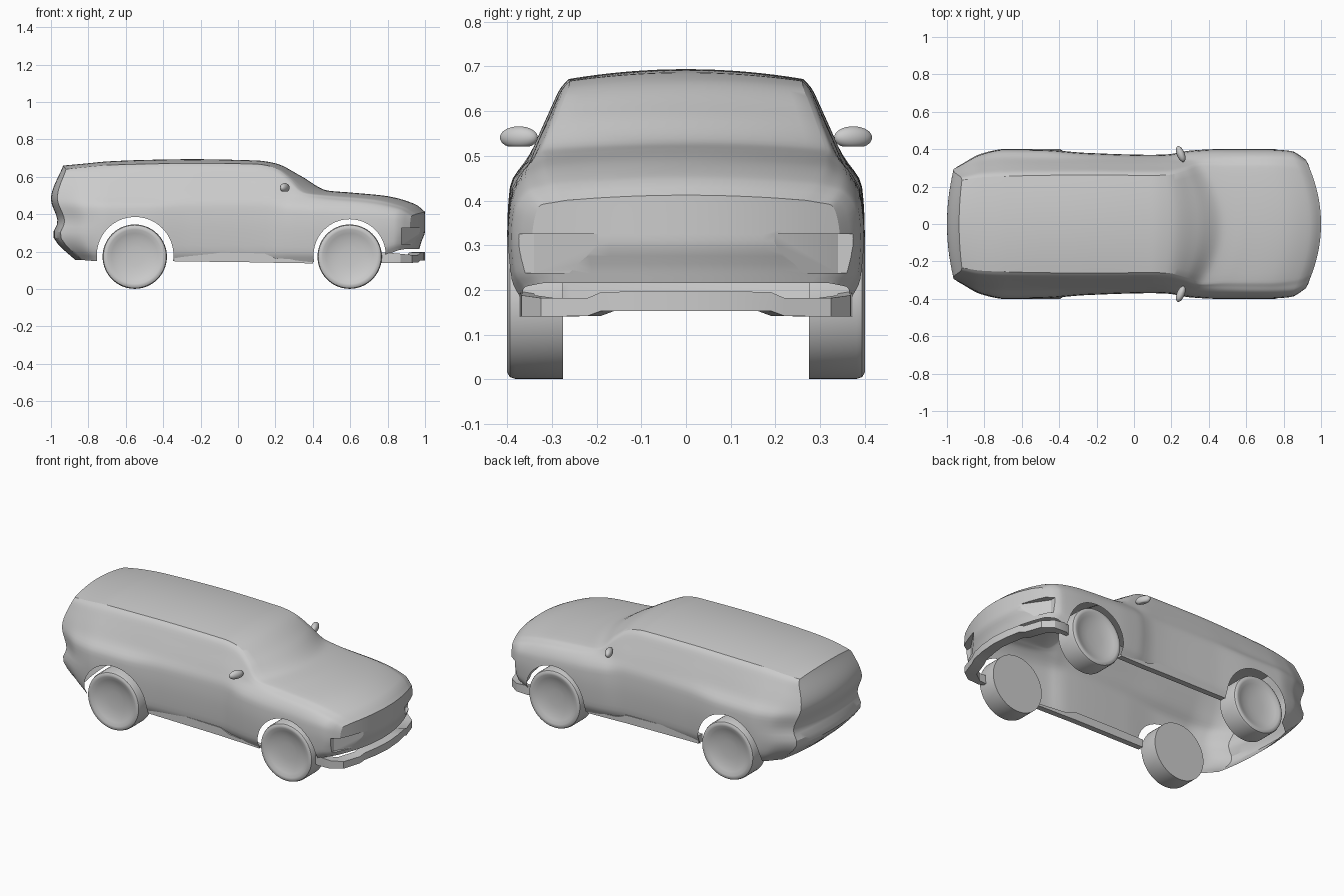
import bpy, bmesh, math
from mathutils import Matrix

if "Cube" in bpy.data.objects:
    bpy.data.objects.remove(bpy.data.objects["Cube"])


def curve(keys, x):
    """Smooth interpolation without overshoot through (x, value) keys."""
    if x <= keys[0][0]:
        return keys[0][1]
    if x >= keys[-1][0]:
        return keys[-1][1]
    d = [(b[1] - a[1]) / (b[0] - a[0]) for a, b in zip(keys, keys[1:])]
    m = [d[0]] + [2 * p * q / (p + q) if p * q > 0 else 0 for p, q in zip(d, d[1:])] + [d[-1]]
    i = max(k for k in range(len(d)) if keys[k][0] <= x)
    h = keys[i + 1][0] - keys[i][0]
    t = (x - keys[i][0]) / h
    return ((1 + 2 * t) * (1 - t) ** 2 * keys[i][1] + t * (1 - t) ** 2 * h * m[i]
            + t * t * (3 - 2 * t) * keys[i + 1][1] + t * t * (t - 1) * h * m[i + 1])


def finish(name, bm, mirror=False, angle=30):
    bmesh.ops.recalc_face_normals(bm, faces=bm.faces)
    me = bpy.data.meshes.new(name)
    bm.to_mesh(me)
    bm.free()
    ob = bpy.data.objects.new(name, me)
    bpy.context.collection.objects.link(ob)
    if mirror:
        mod = ob.modifiers.new("mirror", 'MIRROR')
        mod.use_axis = (False, True, False)
    smooth(ob, angle)
    return ob


def smooth(ob, angle):
    bpy.ops.object.select_all(action='DESELECT')
    ob.select_set(True)
    bpy.context.view_layer.objects.active = ob
    bpy.ops.object.shade_smooth_by_angle(angle=math.radians(angle))


def loft(bm, rings, close=True):
    for a, b in zip(rings, rings[1:]):
        for k in range(len(a) if close else len(a) - 1):
            q = (k + 1) % len(a)
            bm.faces.new((a[k], a[q], b[q], b[k]))


# Body stations: x, half width, bottom z, shoulder y z, roof rail y z, centre z
STATIONS = [
    (-1.0, .305, .155, .285, .50, .235, .640, .660),
    (-.86, .375, .150, .335, .50, .250, .652, .670),
    (-.70, .400, .150, .352, .50, .255, .662, .682),
    (-.50, .398, .150, .350, .50, .260, .668, .690),
    (-.25, .380, .148, .345, .51, .262, .672, .694),
    (.10, .370, .145, .340, .51, .260, .668, .687),
    (.20, .371, .145, .340, .51, .262, .655, .672),
    (.34, .380, .143, .340, .50, .285, .590, .602),
    (.48, .393, .143, .345, .49, .310, .514, .526),
    (.60, .400, .145, .355, .475, .300, .500, .516),
    (.80, .400, .150, .360, .455, .300, .480, .496),
    (.95, .390, .205, .350, .425, .280, .440, .452),
    (1.0, .345, .215, .325, .390, .250, .402, .412),
]
BOW = [(-1, -.045), (-.6, 0), (0, 0), (.25, .05), (.48, .12), (.75, .08), (1, .075)]
TAIL = [(.155, .13), (.25, .03), (.29, .01), (.36, .035), (.48, 0), (.66, .065)]
NOSE = [(.215, -.03), (.25, -.02), (.31, 0), (.40, 0)]
COLS, SUB = 17, 4


def place(s, y, z):
    """Bow the station in plan and shape the tail and nose by height."""
    tail = min(1, max(0, (-.7 - s) / .3))
    nose = max(0, (s - .9) / .1) ** 2
    return (s - curve(BOW, s) * (y / .33) ** 2 + curve(TAIL, z) * tail
            + curve(NOSE, z) * nose, y, z)


def section(s):
    w, zb, ys, zs, yt, zt, zc = [curve([(r[0], r[i]) for r in STATIONS], s) for i in range(1, 8)]
    mid = lambda f, o: (ys + (yt - ys) * f + o, zs + (zt - zs) * f)
    pts = [(w * .93, zb), (w * .985, zb + .3 * (zs - zb) * .55), (w, zb + .52 * (zs - zb)),
           (w * .985, zb + .8 * (zs - zb)), (ys, zs), mid(.5, .006), mid(.88, .008), (yt, zt)]
    n = (len(pts) - 1) * SUB + 1
    side = [tuple(curve([(k, p[a]) for k, p in enumerate(pts)], j / SUB) for a in (0, 1))
            for j in range(n)]
    return side, zb, zt, zc


def build_body():
    bm = bmesh.new()
    fr = [-1 + 2 * c / (COLS - 1) for c in range(COLS)]
    inner = fr[1:-1]
    rings, secs = [], []
    for i in range(101):
        s = -1 + i / 50
        side, zb, zt, zc = section(s)
        yt = side[-1][0]
        loop = ([(-y, z) for y, z in side]
                + [(f * yt, zt + (zc - zt) * (1 - f * f)) for f in inner]
                + side[::-1] + [(-f * side[0][0], zb) for f in inner])
        rings.append([bm.verts.new(place(s, y, z)) for y, z in loop])
        secs.append((s, side, zb, zt, zc))
    loft(bm, rings)
    # curved nose and tail panels
    for ring, (s, side, zb, zt, zc) in ((rings[0], secs[0]), (rings[-1], secs[-1])):
        n, grid = len(side), []
        for j, (y, z) in enumerate(side):
            row = [ring[j]]
            for c in range(1, COLS - 1):
                if j == 0:
                    row.append(ring[2 * n + COLS - 2 + COLS - 2 - c])
                elif j == n - 1:
                    row.append(ring[n + c - 1])
                else:
                    up = (zc - zt) * (1 - fr[c] ** 2) * (z - zb) / (zt - zb)
                    row.append(bm.verts.new(place(s, fr[c] * y, z + up)))
            grid.append(row + [ring[n + COLS - 2 + n - 1 - j]])
        loft(bm, grid, False)
    return finish("body_shell", bm)


def prism(name, plan, z0, z1, sign):
    bm = bmesh.new()
    lo, hi = [[bm.verts.new((x, y * sign, z)) for x, y in plan] for z in (z0, z1)]
    loft(bm, [lo, hi])
    bm.faces.new(lo)
    bm.faces.new(hi)
    return finish(name, bm)


# Wheel arches and front intakes are cut from the body, then its underside is opened
ARCHES = [(-.55, .18, .205), (.597, .18, .193)]
body = build_body()
cutters = []
for x, z, r in ARCHES:
    bm = bmesh.new()
    bmesh.ops.create_cone(bm, cap_ends=True, segments=96, radius1=r, radius2=r, depth=1.2,
                          matrix=Matrix.Translation((x, 0, z)) @ Matrix.Rotation(math.pi / 2, 4, 'X'))
    cutters.append(finish("arch_cutter", bm))
wedge = [(.978, .19), (.875, .34), (.875, .45), (1.1, .45), (1.1, .19)]
cutters += [prism("intake_cutter", wedge, .238, .325, sg) for sg in (1, -1)]
bpy.context.view_layer.objects.active = body
for c in cutters:
    mod = body.modifiers.new("cut", 'BOOLEAN')
    mod.operation, mod.solver, mod.object = 'DIFFERENCE', 'EXACT', c
    bpy.ops.object.modifier_apply(modifier=mod.name)
    bpy.data.objects.remove(c)
bm = bmesh.new()
bm.from_mesh(body.data)
bm.normal_update()


def hidden(f):
    if f.normal.z < -.8 and f.calc_center_median().z < .225:
        return True
    return any(all(abs(math.hypot(v.co.x - x, v.co.z - z) - r) < 5e-4 for v in f.verts)
               for x, z, r in ARCHES)


bmesh.ops.delete(bm, geom=[f for f in bm.faces if hidden(f)], context='FACES')
bm.to_mesh(body.data)
bm.free()
smooth(body, 30)

# Wheels with a dished outer face
TYRE = [(0, .275), (.172, .275), (.172, .382), (.168, .394), (.158, .40), (.145, .399),
        (.125, .39), (.09, .38), (.05, .375), (0, .374)]
for name, x in (("rear_wheels", -.552), ("front_wheels", .597)):
    bm = bmesh.new()
    vs = [bm.verts.new((x + r, y, .173)) for r, y in TYRE]
    es = [bm.edges.new(p) for p in zip(vs, vs[1:])]
    bmesh.ops.spin(bm, geom=vs + es, cent=(x, 0, .173), axis=(0, 1, 0), angle=2 * math.pi,
                   steps=64, use_merge=True)
    bmesh.ops.remove_doubles(bm, verts=bm.verts, dist=1e-5)
    finish(name, bm, True, 40)


def blade(name, path, dx, dy, caps):
    """Solid strip along path points (x, y, bottom z, top z), set inward by dx, dy."""
    bm = bmesh.new()
    rings = [[bm.verts.new(p) for p in ((x, y, a), (x, y, b), (x + dx, max(0, y + dy), b),
                                        (x + dx, max(0, y + dy), a))] for x, y, a, b in path]
    loft(bm, rings)
    for k in caps:
        bm.faces.new(rings[k])
    finish(name, bm, True)


# Lower front bumper lip and side sills
blade("bumper_lip", [(.79, .372, .14, .195), (.87, .368, .14, .188), (.93, .325, .14, .182),
                     (.965, .22, .142, .182), (.975, .19, .153, .195), (.992, .1, .153, .197),
                     (1.0, 0, .153, .197)], -.06, -.03, (0,))
blade("side_sill", [(-.34, .366, .148, .195), (-.1, .366, .145, .195), (.14, .366, .142, .19),
                    (.2, .366, .14, .165), (.4, .37, .137, .15)], 0, -.035, (0, -1))

# Door mirrors
bm = bmesh.new()
bmesh.ops.create_uvsphere(bm, u_segments=28, v_segments=16, radius=1,
                          matrix=Matrix.Translation((.25, .374, .541))
                          @ Matrix.Rotation(math.radians(22), 4, 'Z')
                          @ Matrix.Diagonal((.021, .045, .025, 1)))
for v in bm.verts:
    v.co.z = max(v.co.z, .521)
finish("door_mirrors", bm, True, 50)
